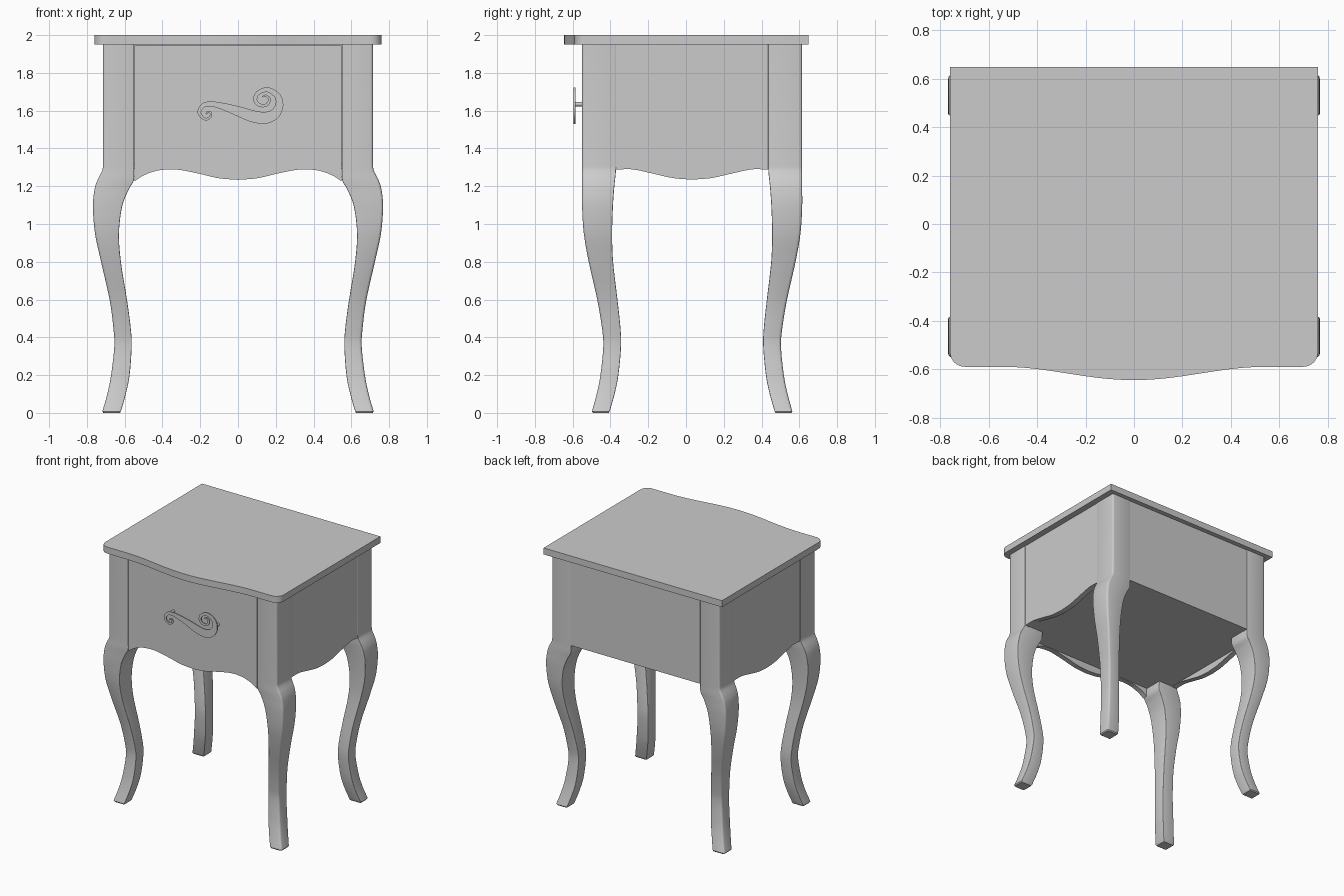
import bpy, bmesh
from math import cos, sin, pi, radians, hypot

if "Cube" in bpy.data.objects:
    bpy.data.objects.remove(bpy.data.objects["Cube"])


def loft(name, rings, angle=35):
    """Skin a list of equal-sized closed rings and cap both ends."""
    bm = bmesh.new()
    vs = [[bm.verts.new(p) for p in r] for r in rings]
    n = len(rings[0])
    for a, b in zip(vs, vs[1:]):
        for i in range(n):
            j = (i + 1) % n
            bm.faces.new((a[i], a[j], b[j], b[i]))
    bm.faces.new(vs[0])
    bm.faces.new(vs[-1])
    bmesh.ops.recalc_face_normals(bm, faces=bm.faces)
    me = bpy.data.meshes.new(name)
    bm.to_mesh(me)
    bm.free()
    ob = bpy.data.objects.new(name, me)
    bpy.context.collection.objects.link(ob)
    bpy.ops.object.select_all(action='DESELECT')
    ob.select_set(True)
    bpy.context.view_layer.objects.active = ob
    bpy.ops.object.shade_smooth_by_angle(angle=radians(angle))
    return ob


def spline(pts, steps):
    """Catmull-Rom through tuples of any length."""
    p = [pts[0]] + list(pts) + [pts[-1]]
    out = []
    for i in range(1, len(p) - 2):
        for s in range(steps):
            t = s / steps
            out.append(tuple(
                0.5 * (2 * b + (c - a) * t + (2 * a - 5 * b + 4 * c - d) * t * t
                       + (3 * b - a - 3 * c + d) * t ** 3)
                for a, b, c, d in zip(*p[i - 1:i + 3])))
    return out + [tuple(pts[-1])]


def box(name, x0, x1, y0, y1, z0, z1):
    return loft(name, [[(x0, y0, z), (x1, y0, z), (x1, y1, z), (x0, y1, z)] for z in (z0, z1)])


# Table top: bowed front edge, rounded front corners, square back
half = [(0.70 * i / 28, -0.59 - (0.0275 * (1 + cos(pi * 0.70 * i / 28 / 0.55)) if i < 22 else 0))
        for i in range(29)]
half += [(0.70 + 0.06 * sin(a), -0.53 - 0.06 * cos(a)) for a in [pi / 2 * k / 8 for k in range(1, 9)]]
half.append((0.76, 0.648))
outline = half + [(-x, y) for x, y in reversed(half[1:])]
loft("table_top", [[(x, y, z) for x, y in outline] for z in (1.95, 2.0)])

# Cabriole legs: z, outer x, inner x, outer y, inner y
LEG = [(1.31, .715, .55, .55, .37), (1.28, .72, .55, .55, .371),
       (1.23, .745, .552, .55, .376), (1.18, .76, .58, .55, .381),
       (1.09, .768, .614, .55, .387), (.95, .757, .63, .541, .391),
       (.8, .725, .62, .515, .386), (.6, .68, .588, .47, .363),
       (.45, .66, .568, .445, .347), (.35, .655, .563, .438, .344),
       (.2, .672, .574, .453, .358), (.1, .692, .594, .473, .378),
       (.008, .718, .62, .498, .404), (0, .713, .625, .493, .409)]
rows = [(1.95,) + LEG[0][1:]] + spline(LEG[:-1], 5) + [LEG[-1]]


def leg_ring(row, sx, back):
    z, xo, xi, yo, yi = row
    ring = []
    corners = [(xo, yo, 0, .014), (xi, yo, 90, .004), (xi, yi, 180, .004), (xo, yi, 270, .004)]
    for x, y, a0, r in corners:
        cx = x - r if x == xo else x + r
        cy = y - r if y == yo else y + r
        for k in range(4):
            a = radians(a0 + 30 * k)
            px, py = cx + r * cos(a), cy + r * sin(a)
            ring.append((sx * px, py + 0.065 if back else -py, z))
    return ring


for back in (False, True):
    for sx, side in ((-1, "left"), (1, "right")):
        loft(f"{'back' if back else 'front'}_leg_{side}", [leg_ring(r, sx, back) for r in rows])


# Scalloped panels: half profile of the lower edge, mirrored
def scallop(pts, top):
    h = spline(pts, 5)
    edge = [(-u, z) for u, z in reversed(h[1:])] + h
    return edge + [(h[-1][0], top), (-h[-1][0], top)]


front = scallop([(0, 1.234), (.1, 1.242), (.2, 1.265), (.3, 1.285), (.36, 1.289),
                 (.43, 1.282), (.5, 1.257), (.548, 1.226)], 1.945)
loft("drawer_front", [[(u, y, z) for u, z in front] for y in (-0.549, -0.51)])

side_edge = scallop([(0, 1.235), (.1, 1.243), (.2, 1.265), (.3, 1.287), (.35, 1.29),
                     (.405, 1.288)], 1.95)
for sx, side in ((-1, "left"), (1, "right")):
    loft(f"side_panel_{side}", [[(sx * x, 0.0325 + u, z) for u, z in side_edge] for x in (.67, .712)])

# Straight back panel and case floor
box("back_panel", -0.555, 0.555, 0.57, 0.612, 1.29, 1.95)
box("case_floor", -0.68, 0.68, -0.52, 0.58, 1.292, 1.315)

# Scroll handle: tapered ribbon, points are x, z, half width
SCROLL = [(-.168, 1.582, .004), (-.160, 1.594, .005), (-.145, 1.588, .005), (-.147, 1.566, .006),
          (-.170, 1.555, .007), (-.195, 1.570, .008), (-.204, 1.598, .010), (-.180, 1.630, .012),
          (-.130, 1.634, .014), (-.060, 1.617, .020), (.010, 1.594, .027), (.080, 1.570, .031),
          (.145, 1.562, .031), (.195, 1.584, .027), (.219, 1.630, .021), (.207, 1.680, .016),
          (.155, 1.711, .013), (.104, 1.692, .011), (.092, 1.655, .010), (.115, 1.629, .009),
          (.152, 1.631, .008), (.166, 1.660, .007), (.148, 1.680, .005), (.130, 1.673, .004)]
path = spline(SCROLL, 6)
rings = []
for i, (x, z, w) in enumerate(path):
    a, b = path[max(i - 1, 0)], path[min(i + 1, len(path) - 1)]
    dx, dz = b[0] - a[0], b[1] - a[1]
    m = hypot(dx, dz)
    nx, nz = -dz / m * w, dx / m * w
    rings.append([(x + s * nx, y, z + s * nz)
                  for s, y in ((1, -.595), (-1, -.595), (-1, -.586), (1, -.586))])
loft("scroll_handle", rings)

# Handle stems
for x, side in ((-.165, "left"), (.217, "right")):
    loft(f"handle_stem_{side}", [[(x + .011 * cos(k * pi / 8), y, 1.634 + .011 * sin(k * pi / 8))
                                  for k in range(16)] for y in (-.588, -.54)])
